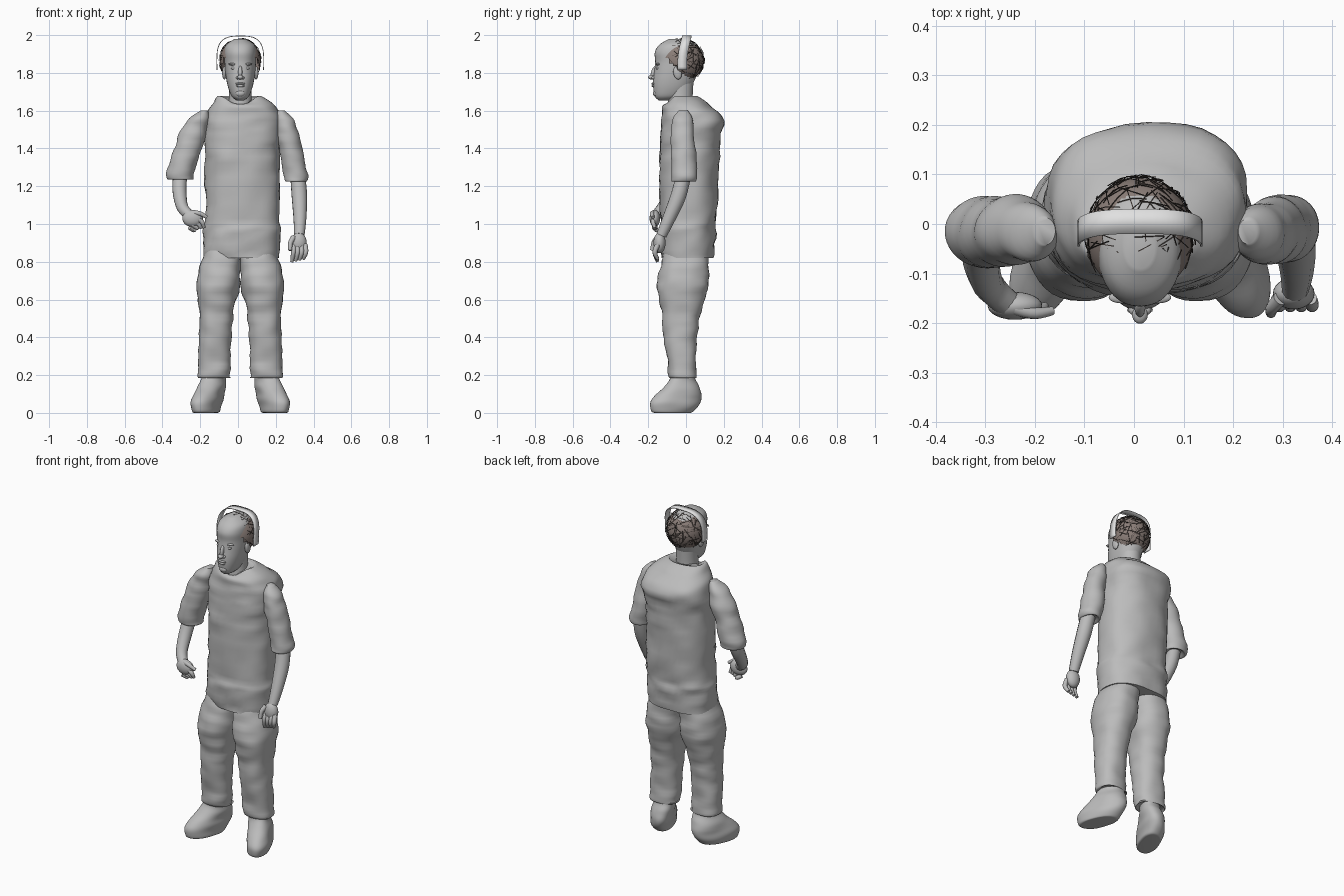
import bpy, bmesh, math, random
from mathutils import Vector, noise

random.seed(4)
cube = bpy.data.objects.get("Cube")
if cube:
    bpy.data.objects.remove(cube, do_unlink=True)


def material(name, colour):
    mat = bpy.data.materials.new(name)
    mat.use_nodes = True
    mat.diffuse_color = (*colour, 1)
    mat.node_tree.nodes["Principled BSDF"].inputs["Base Color"].default_value = (*colour, 1)
    return mat


GREY = material("body_grey", (0.5, 0.5, 0.5))
PALE = material("band_pale_grey", (0.75, 0.75, 0.75))
BROWN = material("hair_brown", (0.26, 0.21, 0.19))
DARK = material("strand_dark_brown", (0.05, 0.04, 0.035))
MID = 0.012  # symmetry line of the body


def finish(name, bm, mat, angle=60):
    bmesh.ops.recalc_face_normals(bm, faces=bm.faces[:])
    mesh = bpy.data.meshes.new(name)
    bm.to_mesh(mesh)
    bm.free()
    mesh.materials.append(mat)
    obj = bpy.data.objects.new(name, mesh)
    bpy.context.collection.objects.link(obj)
    bpy.ops.object.select_all(action="DESELECT")
    obj.select_set(True)
    bpy.context.view_layer.objects.active = obj
    bpy.ops.object.shade_smooth_by_angle(angle=math.radians(angle))
    return obj


def spline(rows, steps):
    """Smoothly resample a list of equal-length number rows."""
    out = []
    for i in range(len(rows) - 1):
        a, b, c, d = (rows[max(0, min(len(rows) - 1, i + k))] for k in (-1, 0, 1, 2))
        for s in range(steps):
            t = s / steps
            out.append([q + t / 2 * (r - p + t * (2 * p - 5 * q + 4 * r - u + t * (3 * (q - r) + u - p)))
                        for p, q, r, u in zip(a, b, c, d)])
    return out + [list(rows[-1])]


def bridge(bm, loops, cap=True):
    for low, high in zip(loops, loops[1:]):
        for i in range(len(low)):
            j = (i + 1) % len(low)
            bm.faces.new((low[i], low[j], high[j], high[i]))
    if cap:
        bm.faces.new(loops[0])
        bm.faces.new(loops[-1])


def loft(name, rings, power=2.0, wrinkle=0.0, mirror=False, skew=0.0, steps=5, n=40):
    """Stack rings of (x min, x max, y min, y max, z, front dip)."""
    bm = bmesh.new()
    loops = []
    for x0, x1, y0, y1, z, dip in spline(rings, steps):
        loop = []
        for i in range(n):
            a = math.tau * i / n
            c, s = math.cos(a), math.sin(a)
            ux = math.copysign(abs(c) ** (2 / power), c)
            uy = math.copysign(abs(s) ** (2 / power), s)
            p = Vector(((x0 + x1) / 2 + ux * (x1 - x0) / 2, (y0 + y1) / 2 + uy * (y1 - y0) / 2, z))
            p.x -= skew * (p.y - (y0 + y1) / 2)
            p.z -= dip * max(0, -s) ** 4
            fold = noise.noise(Vector((p.x * 9, p.y * 9, p.z * 20)))
            p += Vector((c, s, 0)) * wrinkle * fold
            if mirror:
                p.x = 2 * MID - p.x
            loop.append(bm.verts.new(p))
        loops.append(loop)
    bridge(bm, loops)
    return finish(name, bm, GREY)


def add_tube(bm, points, sides=12, steps=4):
    """Sweep a circle along (x, y, z, radius) points."""
    path = spline(points, steps)
    loops = []
    for i, (x, y, z, r) in enumerate(path):
        ahead, behind = path[min(i + 1, len(path) - 1)], path[max(i - 1, 0)]
        axis = (Vector(ahead[:3]) - Vector(behind[:3])).normalized()
        u = axis.cross(Vector((0.2, 1, 0.1))).normalized()
        v = axis.cross(u)
        loops.append([bm.verts.new(Vector((x, y, z)) + r * (u * math.cos(k) + v * math.sin(k)))
                      for k in (math.tau * j / sides for j in range(sides))])
    bridge(bm, loops)


def tube(name, *paths):
    bm = bmesh.new()
    for path in paths:
        add_tube(bm, path)
    return finish(name, bm, GREY)


def ball(name, loc, size, mat=GREY, tilt=0.0):
    bm = bmesh.new()
    bmesh.ops.create_uvsphere(bm, u_segments=24, v_segments=16, radius=1)
    bmesh.ops.scale(bm, vec=size, verts=bm.verts[:])
    obj = finish(name, bm, mat)
    obj.location = loc
    obj.rotation_euler.x = tilt
    return obj


# Long tunic with a dipped collar
loft("tunic", [
    (-0.18, 0.22, -0.13, 0.15, 0.82, 0), (-0.185, 0.225, -0.14, 0.155, 0.95, 0),
    (-0.175, 0.22, -0.135, 0.16, 1.03, 0), (-0.175, 0.22, -0.14, 0.17, 1.25, 0),
    (-0.175, 0.22, -0.14, 0.18, 1.42, 0), (-0.175, 0.23, -0.13, 0.2, 1.55, 0),
    (-0.145, 0.195, -0.12, 0.14, 1.62, 0), (-0.105, 0.13, -0.1, 0.06, 1.675, 0.04),
    (-0.085, 0.11, -0.09, 0.045, 1.67, 0.05)], power=2.4, wrinkle=0.012)

# Trouser legs and shoes, mirrored
for side, flip in (("left", False), ("right", True)):
    loft(side + "_trouser_leg", [
        (0.06, 0.22, -0.05, 0.05, 0.19, 0), (0.065, 0.24, -0.09, 0.055, 0.19, 0),
        (0.065, 0.235, -0.1, 0.055, 0.28, 0), (0.055, 0.23, -0.12, 0.06, 0.42, 0),
        (0.045, 0.23, -0.13, 0.08, 0.54, 0), (0.016, 0.243, -0.15, 0.115, 0.66, 0),
        (0.01, 0.23, -0.14, 0.12, 0.76, 0), (0.01, 0.2, -0.11, 0.12, 0.86, 0)],
        power=2.3, wrinkle=0.01, mirror=flip)
    loft(side + "_shoe", [
        (0.15, 0.24, -0.15, 0.02, 0, 0), (0.13, 0.255, -0.185, 0.04, 0.006, 0),
        (0.12, 0.26, -0.19, 0.075, 0.05, 0), (0.11, 0.25, -0.165, 0.08, 0.09, 0),
        (0.095, 0.23, -0.115, 0.07, 0.14, 0), (0.09, 0.215, -0.085, 0.05, 0.18, 0),
        (0.09, 0.21, -0.08, 0.045, 0.22, 0)],
        power=2.2, wrinkle=0.006, mirror=flip, skew=0.3)

# Rolled sleeves
loft("left_sleeve", [
    (0.27, 0.34, -0.05, 0.03, 1.235, 0), (0.25, 0.365, -0.08, 0.05, 1.225, 0),
    (0.24, 0.37, -0.08, 0.055, 1.26, 0), (0.225, 0.35, -0.08, 0.05, 1.36, 0),
    (0.205, 0.325, -0.08, 0.045, 1.47, 0), (0.2, 0.295, -0.07, 0.04, 1.55, 0),
    (0.21, 0.25, -0.045, 0.01, 1.6, 0)], wrinkle=0.01)
loft("right_sleeve", [
    (-0.34, -0.27, -0.05, 0.03, 1.25, 0), (-0.37, -0.24, -0.08, 0.05, 1.235, 0),
    (-0.375, -0.23, -0.085, 0.055, 1.27, 0), (-0.34, -0.195, -0.085, 0.055, 1.39, 0),
    (-0.305, -0.165, -0.08, 0.055, 1.49, 0), (-0.255, -0.15, -0.07, 0.04, 1.56, 0),
    (-0.2, -0.16, -0.045, 0.01, 1.6, 0)], wrinkle=0.01)

# Forearms and hands
tube("left_forearm", [(0.315, -0.01, 1.27, 0.04), (0.325, -0.04, 1.15, 0.042),
                      (0.328, -0.09, 1.03, 0.035), (0.325, -0.13, 0.94, 0.028)])
tube("right_forearm", [(-0.305, -0.02, 1.27, 0.038), (-0.31, -0.06, 1.18, 0.038),
                       (-0.295, -0.12, 1.09, 0.032), (-0.255, -0.16, 1.045, 0.028)])
ball("left_palm", (0.322, -0.14, 0.9), (0.042, 0.032, 0.055))
ball("right_palm", (-0.24, -0.165, 1.03), (0.055, 0.028, 0.045))
tube("left_fingers", *[
    [(0.295 + 0.02 * k, -0.15, 0.89, 0.014), (0.293 + 0.022 * k, -0.165, 0.85, 0.013),
     (0.285 + 0.02 * k, -0.15, 0.8 + 0.005 * k, 0.009)] for k in range(4)],
    [(0.295, -0.15, 0.93, 0.015), (0.278, -0.17, 0.9, 0.013), (0.276, -0.18, 0.86, 0.01)])
tube("right_fingers", *[
    [(-0.22 - 0.012 * k, -0.17, 1.03 - 0.016 * k, 0.013),
     (-0.19 - 0.015 * k, -0.175 + 0.006 * k, 1.01 - 0.014 * k, 0.012),
     (-0.18 - 0.016 * k, -0.165, 0.98 - 0.004 * k, 0.008)] for k in range(4)],
    [(-0.24, -0.17, 1.06, 0.014), (-0.2, -0.18, 1.055, 0.012), (-0.165, -0.175, 1.035, 0.009)])

# Neck, head and facial features
loft("neck", [(MID - w, MID + w, front, back, z, 0) for w, front, back, z in (
    (0.075, -0.1, 0.04, 1.58), (0.06, -0.095, 0.035, 1.66), (0.06, -0.09, 0.04, 1.76))])
loft("head", [(MID - w, MID + w, front, back, z, 0) for w, front, back, z in (
    (0.02, -0.145, -0.07, 1.655), (0.045, -0.165, -0.02, 1.675), (0.062, -0.173, 0.02, 1.715),
    (0.073, -0.174, 0.045, 1.76), (0.08, -0.168, 0.065, 1.81), (0.083, -0.163, 0.075, 1.86),
    (0.085, -0.165, 0.075, 1.91), (0.074, -0.14, 0.055, 1.95), (0.03, -0.09, 0.01, 1.98))], power=2.2)
ball("nose_bridge", (MID, -0.168, 1.805), (0.011, 0.016, 0.036), tilt=-0.35)
ball("nose_tip", (MID, -0.182, 1.777), (0.016, 0.019, 0.012))
ball("upper_lip", (MID, -0.173, 1.743), (0.026, 0.01, 0.006))
ball("lower_lip", (MID, -0.172, 1.731), (0.022, 0.01, 0.007))
ball("chin", (MID, -0.16, 1.692), (0.026, 0.015, 0.018))
for side, s in (("left", 1), ("right", -1)):
    ball(side + "_eye", (MID + s * 0.034, -0.15, 1.825), (0.015, 0.01, 0.008))
    ball(side + "_brow", (MID + s * 0.036, -0.148, 1.846), (0.027, 0.012, 0.007))
    ball(side + "_nostril", (MID + s * 0.014, -0.172, 1.774), (0.009, 0.011, 0.008))
    ball(side + "_ear", (MID + s * 0.084, -0.045, 1.8), (0.012, 0.022, 0.035), tilt=0.2)

# Cropped hair cap
centre = Vector((MID, -0.025, 1.865))
radii = Vector((0.108, 0.118, 0.115))


def hairline(y):
    if y < -0.06:
        return 1.835 + max(0, -0.07 - y) * 1.5
    return max(1.75, 1.835 - (y + 0.06) * 0.85)


bm = bmesh.new()
bmesh.ops.create_uvsphere(bm, u_segments=32, v_segments=24, radius=1)
bmesh.ops.scale(bm, vec=radii, verts=bm.verts[:])
bmesh.ops.translate(bm, vec=centre, verts=bm.verts[:])
low = [f for f in bm.faces if f.calc_center_median().z < hairline(f.calc_center_median().y)]
bmesh.ops.delete(bm, geom=low, context="FACES")
finish("hair_cap", bm, BROWN)

# Thin crossing strands over the cap
bm = bmesh.new()
for _ in range(300):
    d = Vector([random.gauss(0, 1) for _ in "xyz"]).normalized()
    swing = d.cross(Vector([random.gauss(0, 1) for _ in "xyz"])).normalized()
    points = []
    for t in (-0.28, 0, 0.28):
        p = centre + radii * (d + swing * t).normalized() * random.uniform(1.0, 1.06)
        points.append((*p, 0.0012))
    if min(p[2] - hairline(p[1]) for p in points) > 0 and max(p[2] for p in points) < 1.995:
        add_tube(bm, points, sides=3, steps=2)
finish("hair_strands", bm, DARK)

# Pale head band arching from ear to ear with squared shoulders
bm = bmesh.new()
rows = []
for i in range(41):
    a = math.radians(-100 + 5 * i)
    c, s = math.cos(a), math.sin(a)
    x = MID + 0.126 * math.copysign(abs(s) ** 0.65, s)
    z = 1.86 + 0.137 * math.copysign(abs(c) ** 0.65, c)
    y = -0.045 + 0.025 * max(0, c)
    rows.append([bm.verts.new((x, y + w, z)) for w in (0, 0.05)])
for a, b in zip(rows, rows[1:]):
    bm.faces.new((a[0], a[1], b[1], b[0]))
band = finish("head_band", bm, PALE)
solid = band.modifiers.new("thickness", "SOLIDIFY")
solid.thickness = 0.004
